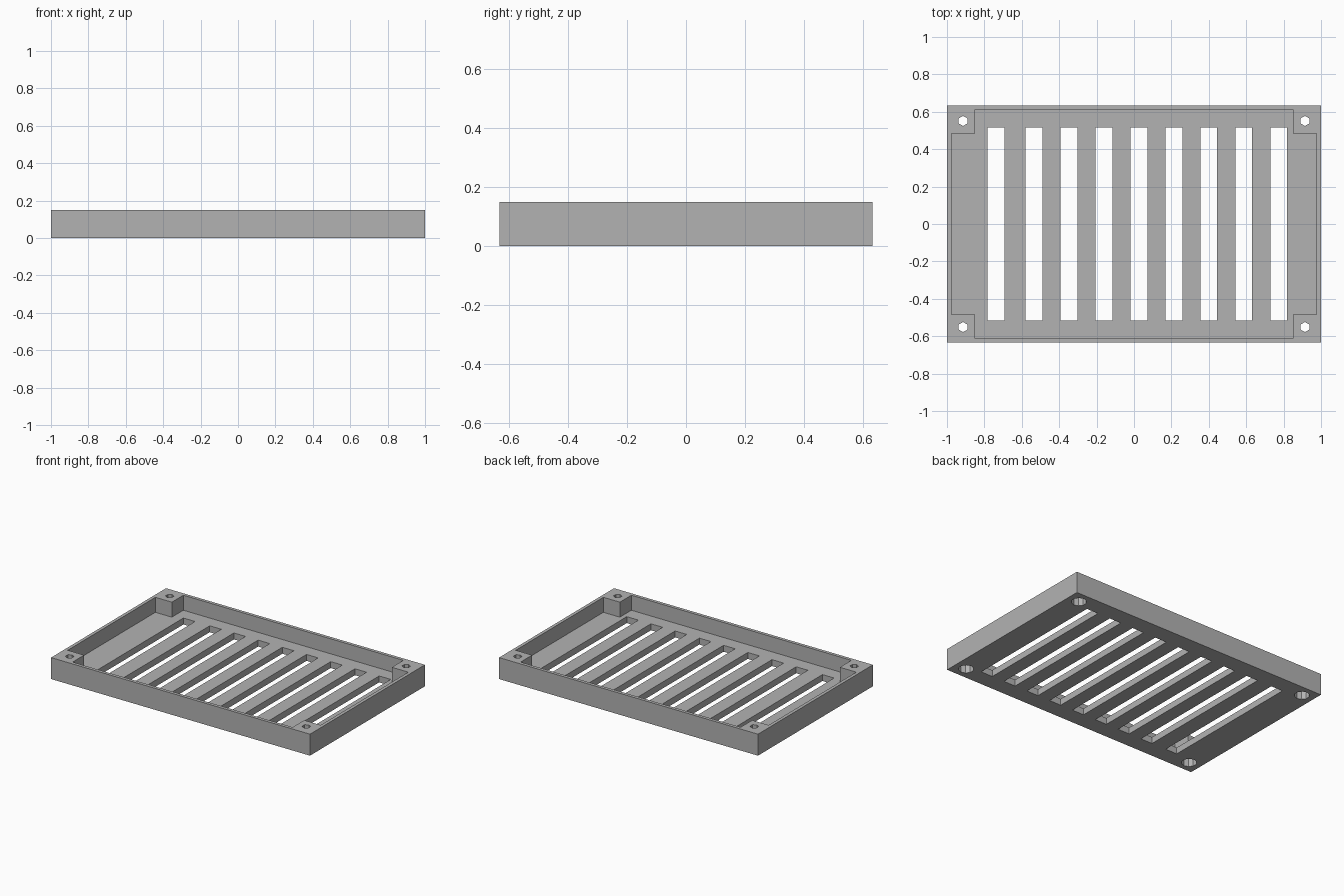
import bpy
import bmesh
import math

if "Cube" in bpy.data.objects:
    bpy.data.objects.remove(bpy.data.objects["Cube"], do_unlink=True)

HALF_X, HALF_Y, HEIGHT = 1.0, 0.634, 0.15
WALL, POST, FLOOR = 0.023, 0.15, 0.045
HOLE_X, HOLE_Y = 0.914, 0.551

grey = bpy.data.materials.new("plain grey")
grey.use_nodes = True
colour = (0.45, 0.45, 0.45, 1)
grey.diffuse_color = colour
grey.node_tree.nodes["Principled BSDF"].inputs["Base Color"].default_value = colour


def prism(name, outline, z0, z1):
    """Extrude a counter-clockwise outline from z0 up to z1."""
    bm = bmesh.new()
    base = bm.faces.new([bm.verts.new((x, y, z0)) for x, y in outline])
    top = bmesh.ops.extrude_face_region(bm, geom=[base])["geom"]
    for v in top:
        if isinstance(v, bmesh.types.BMVert):
            v.co.z = z1
    bmesh.ops.recalc_face_normals(bm, faces=bm.faces)
    mesh = bpy.data.meshes.new(name)
    bm.to_mesh(mesh)
    bm.free()
    mesh.materials.append(grey)
    obj = bpy.data.objects.new(name, mesh)
    bpy.context.collection.objects.link(obj)
    return obj


def rectangle(x0, x1, y0, y1):
    return [(x0, y0), (x1, y0), (x1, y1), (x0, y1)]


def polygon(cx, cy, radius, sides):
    angles = [math.pi / 2 + math.tau * i / sides for i in range(sides)]
    return [(cx + radius * math.cos(a), cy + radius * math.sin(a)) for a in angles]


def cut(target, outline, z0, z1):
    """Subtract a prism from the target and discard the cutter."""
    cutter = prism("cutter", outline, z0, z1)
    cutter.hide_render = True
    mod = target.modifiers.new("cut", "BOOLEAN")
    mod.operation = "DIFFERENCE"
    mod.solver = "EXACT"
    mod.object = cutter
    bpy.context.view_layer.objects.active = target
    bpy.ops.object.modifier_apply(modifier=mod.name)
    bpy.data.objects.remove(cutter, do_unlink=True)


# Tray block
tray = prism("vented_tray", rectangle(-HALF_X, HALF_X, -HALF_Y, HALF_Y), 0, HEIGHT)

# Cavity that leaves thin walls and a square post in each corner
ix, iy = HALF_X - WALL, HALF_Y - WALL
px, py = HALF_X - POST, HALF_Y - POST
corner = [(ix, -py), (ix, py), (px, py), (px, iy)]
cavity = corner + [(-px, iy), (-px, py), (-ix, py), (-ix, -py),
                   (-px, -py), (-px, -iy), (px, -iy), (px, -py)]
cut(tray, cavity, FLOOR, HEIGHT + 0.1)

# Vent slots, the first set a little apart from the others
slot_centres = [-0.738] + [-0.535 + 0.187 * i for i in range(8)]
for x in slot_centres:
    cut(tray, rectangle(x - 0.045, x + 0.045, -0.516, 0.516), -0.1, FLOOR + 0.05)

# Screw holes with wider recesses underneath
for sx in (-1, 1):
    for sy in (-1, 1):
        cut(tray, polygon(sx * HOLE_X, sy * HOLE_Y, 0.027, 6), -0.1, HEIGHT + 0.1)
        cut(tray, polygon(sx * HOLE_X, sy * HOLE_Y, 0.049, 10), -0.1, 0.065)
